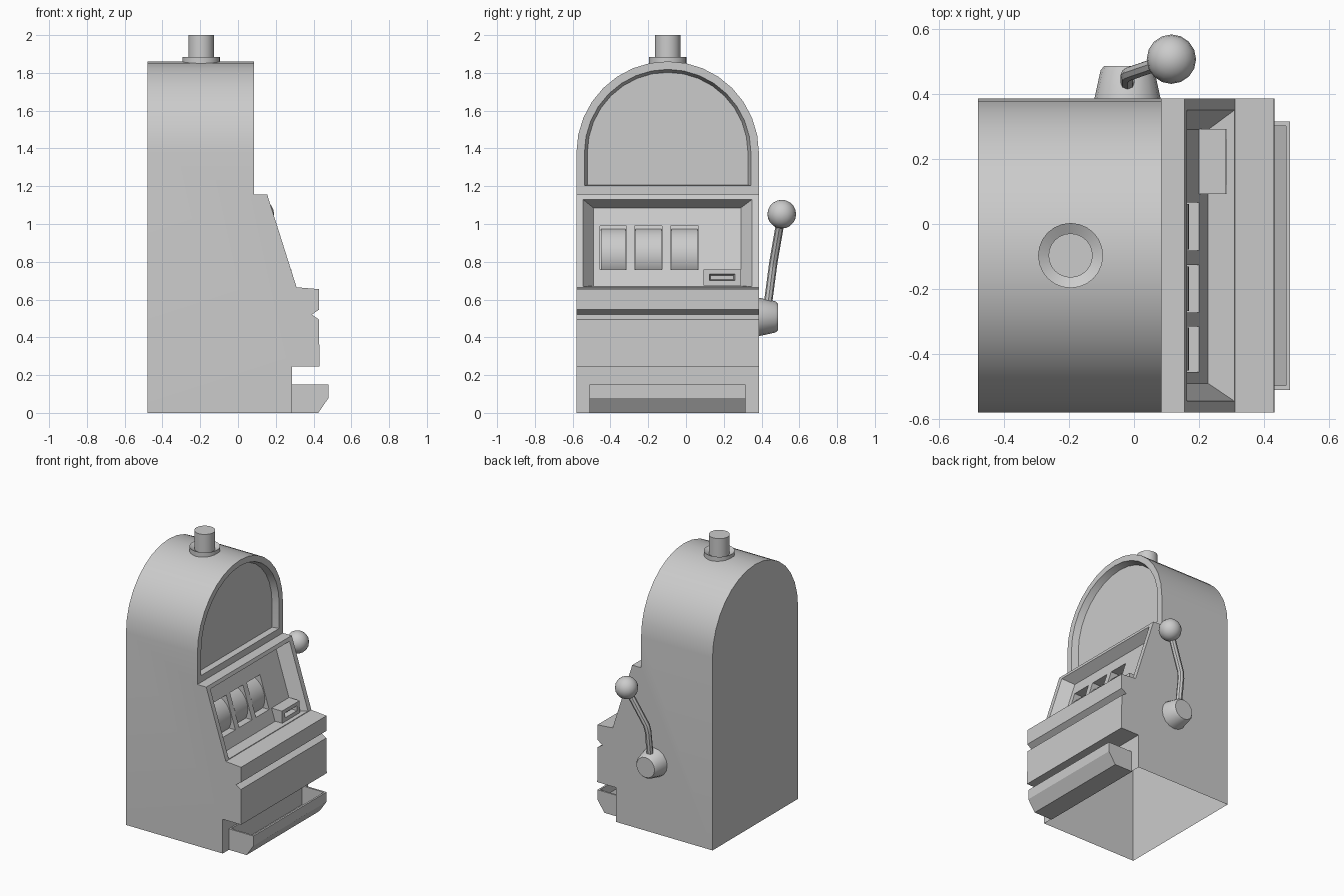
import bpy, bmesh, math
from mathutils import Matrix, Vector

if "Cube" in bpy.data.objects:
    bpy.data.objects.remove(bpy.data.objects["Cube"])

YC = -0.097  # centre line of the cabinet in y


def build(name, verts, faces, smooth=True):
    me = bpy.data.meshes.new(name)
    me.from_pydata([tuple(v) for v in verts], [], faces)
    bm = bmesh.new()
    bm.from_mesh(me)
    bmesh.ops.recalc_face_normals(bm, faces=bm.faces)
    bm.to_mesh(me)
    bm.free()
    ob = bpy.data.objects.new(name, me)
    bpy.context.collection.objects.link(ob)
    if smooth:
        soften(ob)
    return ob


def activate(ob):
    bpy.ops.object.select_all(action='DESELECT')
    ob.select_set(True)
    bpy.context.view_layer.objects.active = ob


def soften(ob):
    activate(ob)
    bpy.ops.object.shade_smooth_by_angle(angle=math.radians(32))


def loft(name, a, b):
    n = len(a)
    faces = [(i, (i + 1) % n, n + (i + 1) % n, n + i) for i in range(n)]
    faces += [tuple(range(n)), tuple(range(n, 2 * n))]
    return build(name, list(a) + list(b), faces, False)


def prism(name, profile, y0, y1):
    return loft(name, [(x, y0, z) for x, z in profile], [(x, y1, z) for x, z in profile])


def lathe(name, profile, matrix, seg=24):
    verts, faces, n = [], [], len(profile)
    for s in range(seg):
        a = 2 * math.pi * s / seg
        verts += [matrix @ Vector((r * math.cos(a), r * math.sin(a), h)) for r, h in profile]
        t = (s + 1) % seg
        faces += [(s * n + i, t * n + i, t * n + i + 1, s * n + i + 1) for i in range(n - 1)]
    faces += [tuple(s * n for s in range(seg)), tuple(s * n + n - 1 for s in range(seg))]
    return build(name, verts, faces)


def boolean(ob, cutter, op='DIFFERENCE'):
    activate(ob)
    m = ob.modifiers.new("cut", 'BOOLEAN')
    m.operation, m.solver, m.object = op, 'EXACT', cutter
    bpy.ops.object.modifier_apply(modifier=m.name)
    bpy.data.objects.remove(cutter)


def arch(x, r, z0, zc=1.378, seg=16):
    pts = [(x, YC - r, z0)]
    pts += [(x, YC - r * math.cos(math.pi * i / seg), zc + r * math.sin(math.pi * i / seg))
            for i in range(seg + 1)]
    return pts + [(x, YC + r, z0)]


def quad(fx, y0, y1, z0, z1):
    return [Vector((fx(z), y, z)) for y, z in ((y0, z0), (y1, z0), (y1, z1), (y0, z1))]


def slope(z):
    return 0.31 - (z - 0.665) * 0.316


# Cabinet: stepped side profile intersected with the arched front outline
cabinet = loft("cabinet", arch(-1, 0.483, -0.1), arch(1, 0.483, -0.1))
profile = [(-0.48, 0), (0.285, 0), (0.285, 0.245), (0.432, 0.245), (0.428, 0.495), (0.39, 0.52),
           (0.43, 0.547), (0.43, 0.655), (0.31, 0.665), (0.155, 1.155), (0.085, 1.155),
           (0.085, 2), (-0.48, 2)]
boolean(cabinet, prism("profile_helper", profile, -0.8, 0.8), 'INTERSECT')

# Arched display recess
boolean(cabinet, loft("display_cutter", arch(0.10, 0.446, 1.202), arch(0.04, 0.425, 1.206)))

# Flared recess for the sloped reel panel
inner = quad(lambda z: slope(z) - 0.08, -0.49, 0.29, 0.672, 1.085)
outer = quad(slope, -0.545, 0.35, 0.669, 1.13)
boolean(cabinet, loft("panel_cutter", [o + (o - i) * 0.12 for o, i in zip(outer, inner)], inner))

# Reel windows with a curved reel inside each
mid = Vector((slope(0.875) - 0.08, 0, 0.875))
R, STEPS, SPAN = 0.15, 12, math.radians(57)
tilt = math.atan(0.316)
centre = mid - Vector((math.cos(tilt), 0, math.sin(tilt))) * (R + 0.002)
for k, (y0, y1) in enumerate(((-0.455, -0.315), (-0.272, -0.126), (-0.082, 0.066))):
    boolean(cabinet, loft("window_cutter",
                          quad(lambda z: slope(z) - 0.05, y0, y1, 0.76, 0.99),
                          quad(lambda z: slope(z) - 0.16, y0, y1, 0.76, 0.99)))
    verts = []
    for i in range(STEPS + 1):
        a = tilt - SPAN + 2 * SPAN * i / STEPS
        verts += [centre + Vector((R * math.cos(a), y, R * math.sin(a))) for y in (y0 + .004, y1 - .004)]
    build(f"reel_{k + 1}", verts, [(2 * i, 2 * i + 1, 2 * i + 3, 2 * i + 2) for i in range(STEPS)])

# Open underside
bm = bmesh.new()
bm.from_mesh(cabinet.data)
under = [f for f in bm.faces if all(abs(v.co.z) < 1e-4 for v in f.verts)]
bmesh.ops.delete(bm, geom=under, context='FACES')
bm.to_mesh(cabinet.data)
bm.free()
soften(cabinet)

# Coin slot box
box = prism("coin_slot", [(0.17, 0.674), (0.285, 0.674), (0.283, 0.76), (0.17, 0.76)], 0.093, 0.292)
boolean(box, loft("slot_cutter", quad(lambda z: 0.30, 0.12, 0.262, 0.698, 0.738),
                  quad(lambda z: 0.25, 0.13, 0.252, 0.706, 0.728)))

# Payout tray
tray = prism("payout_tray", [(0.28, 0), (0.425, 0), (0.48, 0.08), (0.48, 0.15), (0.28, 0.15)], -0.51, 0.315)
boolean(tray, prism("tray_cutter", [(0.295, 0.015), (0.418, 0.015), (0.467, 0.085), (0.467, 0.2),
                                    (0.295, 0.2)], -0.497, 0.302))

# Signal light on the roof
lathe("roof_light", [(0.1, 1.83), (0.1, 1.885), (0.068, 1.868), (0.068, 2.0)],
      Matrix.Translation((-0.195, YC, 0)))

# Lever: pivot, bent shaft and ball
lathe("lever_pivot", [(0.103, 0.38), (0.083, 0.472), (0.072, 0.486)],
      Matrix.Translation((-0.02, 0, 0.508)) @ Matrix.Rotation(-math.pi / 2, 4, 'X'), 16)

cu = bpy.data.curves.new("lever_shaft", 'CURVE')
cu.dimensions = '3D'
cu.bevel_depth, cu.bevel_resolution = 0.022, 2
path = [(-0.02, 0.43, 0.55), (-0.02, 0.457, 0.755), (-0.012, 0.463, 0.80), (0.105, 0.503, 1.03)]
sp = cu.splines.new('POLY')
sp.points.add(len(path) - 1)
for p, c in zip(sp.points, path):
    p.co = (*c, 1)
shaft = bpy.data.objects.new("lever_shaft", cu)
bpy.context.collection.objects.link(shaft)
activate(shaft)
bpy.ops.object.convert(target='MESH')
soften(bpy.context.view_layer.objects.active)

bpy.ops.mesh.primitive_uv_sphere_add(segments=16, ring_count=10, radius=0.076, location=(0.115, 0.507, 1.052))
bpy.context.object.name = "lever_ball"
bpy.ops.object.shade_smooth()
